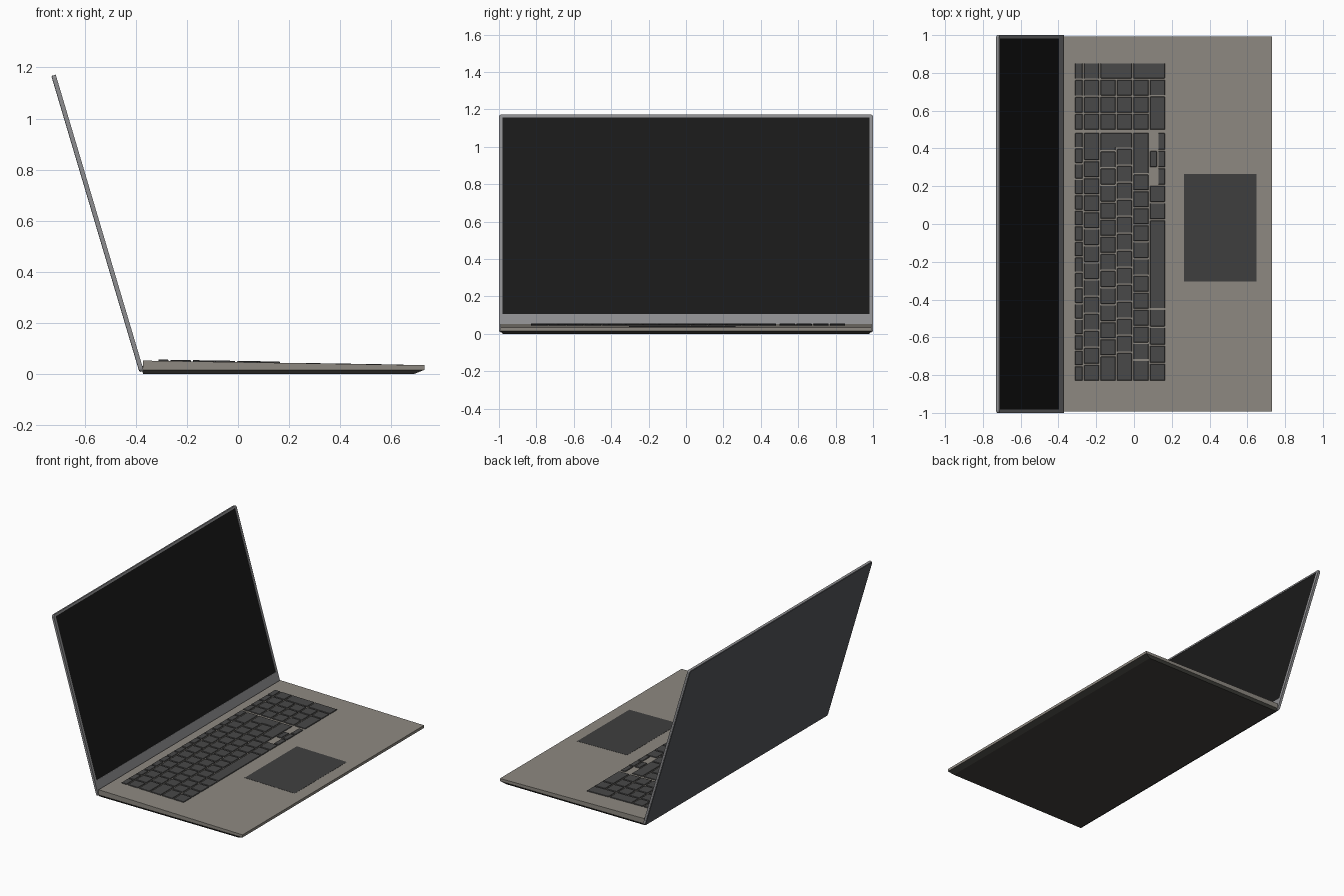
import bpy, bmesh, math
from mathutils import Matrix

if "Cube" in bpy.data.objects:
    bpy.data.objects.remove(bpy.data.objects["Cube"])


def mat(name, r, g, b):
    m = bpy.data.materials.new(name)
    m.diffuse_color = (r, g, b, 1)
    m.use_nodes = True
    m.node_tree.nodes["Principled BSDF"].inputs["Base Color"].default_value = m.diffuse_color
    return m


BODY = mat("warm_metal", 0.27, 0.25, 0.22)
UNDER = mat("dark_underside", 0.055, 0.053, 0.046)
KEY = mat("key_grey", 0.065, 0.065, 0.065)
PAD = mat("pad_grey", 0.05, 0.05, 0.05)
RIM = mat("rim_grey", 0.27, 0.27, 0.28)
BACK = mat("lid_grey", 0.09, 0.095, 0.105)
GLASS = mat("screen_black", 0.01, 0.01, 0.01)


def finish(name, bm, *mats):
    bmesh.ops.recalc_face_normals(bm, faces=bm.faces)
    me = bpy.data.meshes.new(name)
    bm.to_mesh(me)
    bm.free()
    for m in mats:
        me.materials.append(m)
    ob = bpy.data.objects.new(name, me)
    bpy.context.collection.objects.link(ob)
    return ob


def deck_z(x):
    # height of the sloping deck
    return 0.052 - 0.018 * (x + 0.372) / 1.102


def prism(bm, poly, bottom, top):
    # vertical prism over an xy outline; bottom and top are functions of x
    lo = [bm.verts.new((x, y, bottom(x))) for x, y in poly]
    hi = [bm.verts.new((x, y, top(x))) for x, y in poly]
    bm.faces.new(lo[::-1])
    bm.faces.new(hi)
    n = len(poly)
    for i in range(n):
        j = (i + 1) % n
        bm.faces.new((lo[i], lo[j], hi[j], hi[i]))


def rect(x0, x1, y0, y1):
    return [(x0, y0), (x1, y0), (x1, y1), (x0, y1)]


# Base: wedge-shaped upper shell
bm = bmesh.new()
prism(bm, rect(-0.372, 0.73, -0.993, 0.993), lambda x: 0.016, deck_z)
finish("base_shell", bm, BODY)

# Bottom plate with chamfered front and sides
bm = bmesh.new()
lo = [bm.verts.new((x, y, 0)) for x, y in rect(-0.372, 0.69, -0.98, 0.98)]
hi = [bm.verts.new((x, y, 0.016)) for x, y in rect(-0.375, 0.73, -0.993, 0.993)]
bm.faces.new(lo[::-1])
bm.faces.new(hi)
for i in range(4):
    j = (i + 1) % 4
    bm.faces.new((lo[i], lo[j], hi[j], hi[i]))
finish("bottom_plate", bm, UNDER)

# Touchpad
bm = bmesh.new()
prism(bm, rect(0.265, 0.648, -0.305, 0.265),
      lambda x: deck_z(x) - 0.004, lambda x: deck_z(x) + 0.001)
finish("touchpad", bm, PAD)

# Keyboard
G = 0.004
ROWS = [(-0.316, -0.268), (-0.268, -0.181), (-0.181, -0.094),
        (-0.094, -0.007), (-0.007, 0.081), (0.081, 0.168)]
kb = bmesh.new()


def key_outline(poly):
    prism(kb, poly, lambda x: deck_z(x) - 0.003, lambda x: deck_z(x) + 0.005)


def key(x0, x1, y0, y1):
    key_outline(rect(x0 + G, x1 - G, y0 + G, y1 - G))


def run(row, start, end, n):
    # n equal keys along one row
    w = (end - start) / n
    for i in range(n):
        key(*ROWS[row], start + i * w, start + (i + 1) * w)


L, R = -0.833, 0.485
run(0, L, R, 16)
run(1, L, 0.335, 13)
run(1, 0.335, R, 1)
run(2, L, -0.698, 1)
run(2, -0.698, 0.387, 12)
run(3, L, -0.68, 1)
run(3, -0.68, 0.4, 12)
run(4, L, -0.72, 1)
run(4, -0.72, 0.265, 11)
run(4, 0.265, R, 1)
run(5, L, -0.45, 4)
run(5, -0.45, 0.022, 1)
run(5, 0.022, 0.205, 2)

# L-shaped enter key
key_outline([(ROWS[2][0] + G, 0.391), (ROWS[2][1] - G, 0.391),
             (ROWS[2][1] - G, 0.404), (ROWS[3][1] - G, 0.404),
             (ROWS[3][1] - G, R - G), (ROWS[2][0] + G, R - G)])

# Half-height arrow keys
key(0.125, 0.168, 0.205, 0.298)
key(0.125, 0.168, 0.298, 0.39)
key(0.081, 0.125, 0.298, 0.39)
key(0.125, 0.168, 0.39, R)

# Number pad
N0, N1, N2, N3 = 0.496, 0.678, 0.767, 0.855
run(0, N0, N3, 4)
run(1, N0, N3, 4)
for r in (2, 3, 4):
    run(r, N0, N2, 3)
run(5, N0, N1, 1)
run(5, N1, N2, 1)
key(ROWS[2][0], ROWS[3][1], N2, N3)
key(ROWS[4][0], ROWS[5][1], N2, N3)
keys = finish("keyboard_keys", kb, KEY)
bev = keys.modifiers.new("key_edges", 'BEVEL')
bev.width = 0.002
bev.segments = 1

# Lid, built upright then leaned back about the hinge line
LEAN = Matrix.Translation((-0.369, 0, 0.012)) @ Matrix.Rotation(-0.289, 4, 'Y')
H, T = 1.21, 0.018


def lid_box(name, x0, x1, y, z0, z1, radius, m):
    bm = bmesh.new()
    bmesh.ops.create_cube(bm, size=1)
    for v in bm.verts:
        v.co = ((x0 + x1) / 2 + v.co.x * (x1 - x0), v.co.y * 2 * y,
                (z0 + z1) / 2 + v.co.z * (z1 - z0))
    if radius:
        corners = [e for e in bm.edges
                   if abs(e.verts[0].co.x - e.verts[1].co.x) > 1e-5]
        bmesh.ops.bevel(bm, geom=corners, offset=radius, segments=4,
                        profile=0.5, affect='EDGES')
    ob = finish(name, bm, m)
    ob.matrix_world = LEAN
    return ob


# Rim with the display opening sunk into its front face
rim = lid_box("lid_rim", -T + 0.003, 0, 1.0, 0, H, 0.012, RIM)
cutter = lid_box("display_cutter", -0.003, 0.02, 0.981, 0.098, 1.195, 0, RIM)
cutter.hide_render = True
cutter.hide_viewport = True
cut = rim.modifiers.new("display_opening", 'BOOLEAN')
cut.operation = 'DIFFERENCE'
cut.object = cutter
cut.solver = 'EXACT'

lid_box("display", -0.006, -0.0015, 0.981, 0.098, 1.195, 0, GLASS)
lid_box("lid_back_panel", -T, -T + 0.003, 0.997, 0.003, H - 0.003, 0.012, BACK)

# Hinge bar joining base and lid
bm = bmesh.new()
prism(bm, rect(-0.381, -0.36, -0.8, 0.8), lambda x: 0.014, lambda x: 0.03)
finish("hinge_bar", bm, UNDER)
